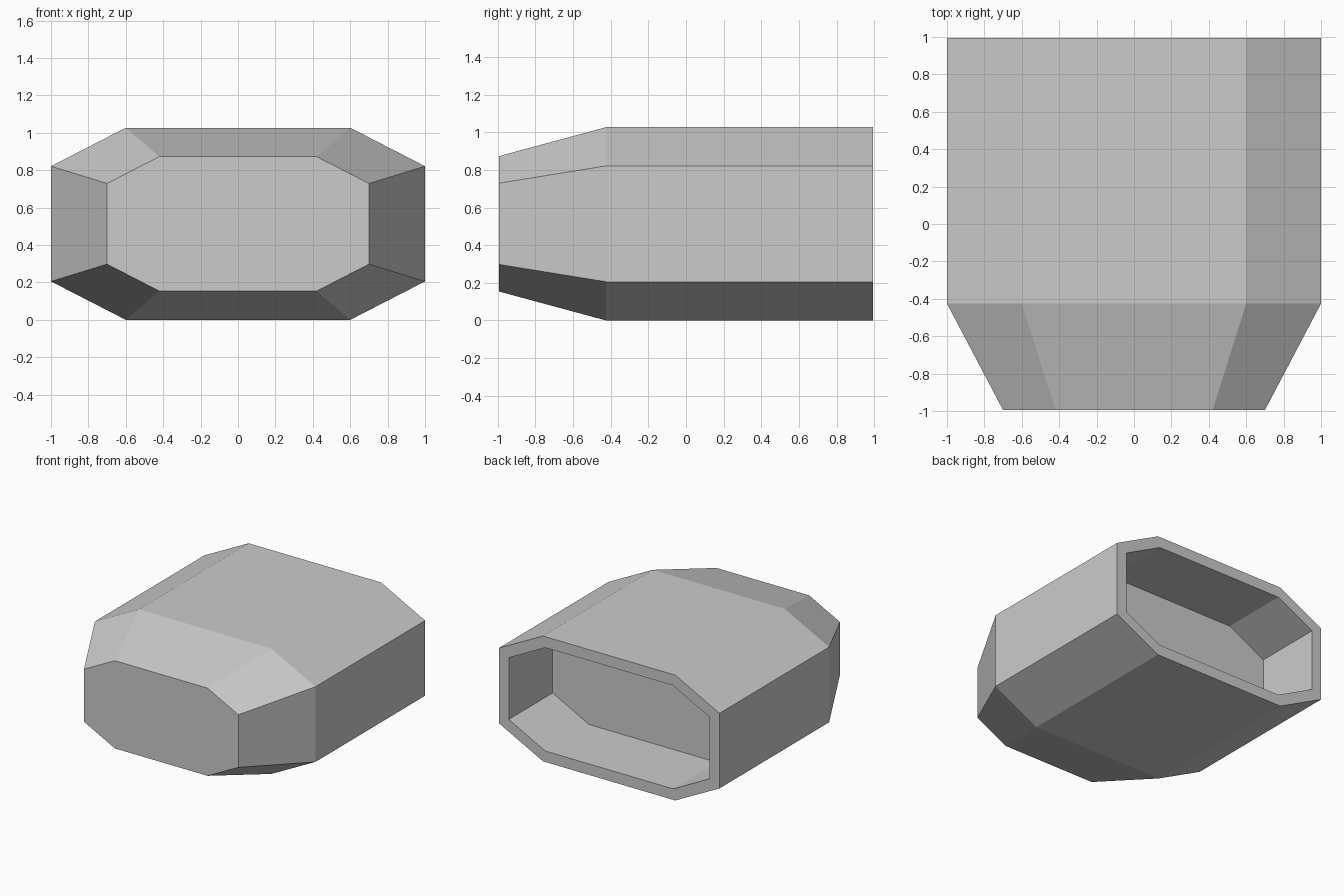
import bpy, bmesh

if "Cube" in bpy.data.objects:
    bpy.data.objects.remove(bpy.data.objects["Cube"])

H = 0.5135          # half height, also the centre height
SIDE = 0.308        # half height of the vertical sides
Y = 0.995           # half length


def octagon(bm, y, x_side, z_side, x_top, z_top):
    """Ring of eight vertices in the plane at y, symmetric about both axes."""
    quarter = [(x_side, z_side), (x_top, z_top)]
    pts = quarter + [(-x, z) for x, z in reversed(quarter)]
    pts += [(-x, -z) for x, z in pts]
    return [bm.verts.new((x, y, z + H)) for x, z in pts]


def bridge(bm, a, b):
    for i in range(8):
        j = (i + 1) % 8
        bm.faces.new((a[i], a[j], b[j], b[i]))


bm = bmesh.new()
outer = (1.0, SIDE, 0.6, H)
inner = (0.91, 0.253, 0.58, H - 0.09)

# Tapered nose, straight body, rear rim and recessed socket
rings = [
    octagon(bm, -Y, *[v * 0.7 for v in outer]),
    octagon(bm, -0.425, *outer),
    octagon(bm, Y, *outer),
    octagon(bm, Y, *inner),
    octagon(bm, 0.427, *inner),
]
for a, b in zip(rings, rings[1:]):
    bridge(bm, a, b)
# Nose plate and socket floor
bm.faces.new(rings[0])
bm.faces.new(rings[-1])
bmesh.ops.recalc_face_normals(bm, faces=bm.faces)

mesh = bpy.data.meshes.new("hollow_housing")
bm.to_mesh(mesh)
bm.free()
bpy.context.collection.objects.link(bpy.data.objects.new("hollow_housing", mesh))
